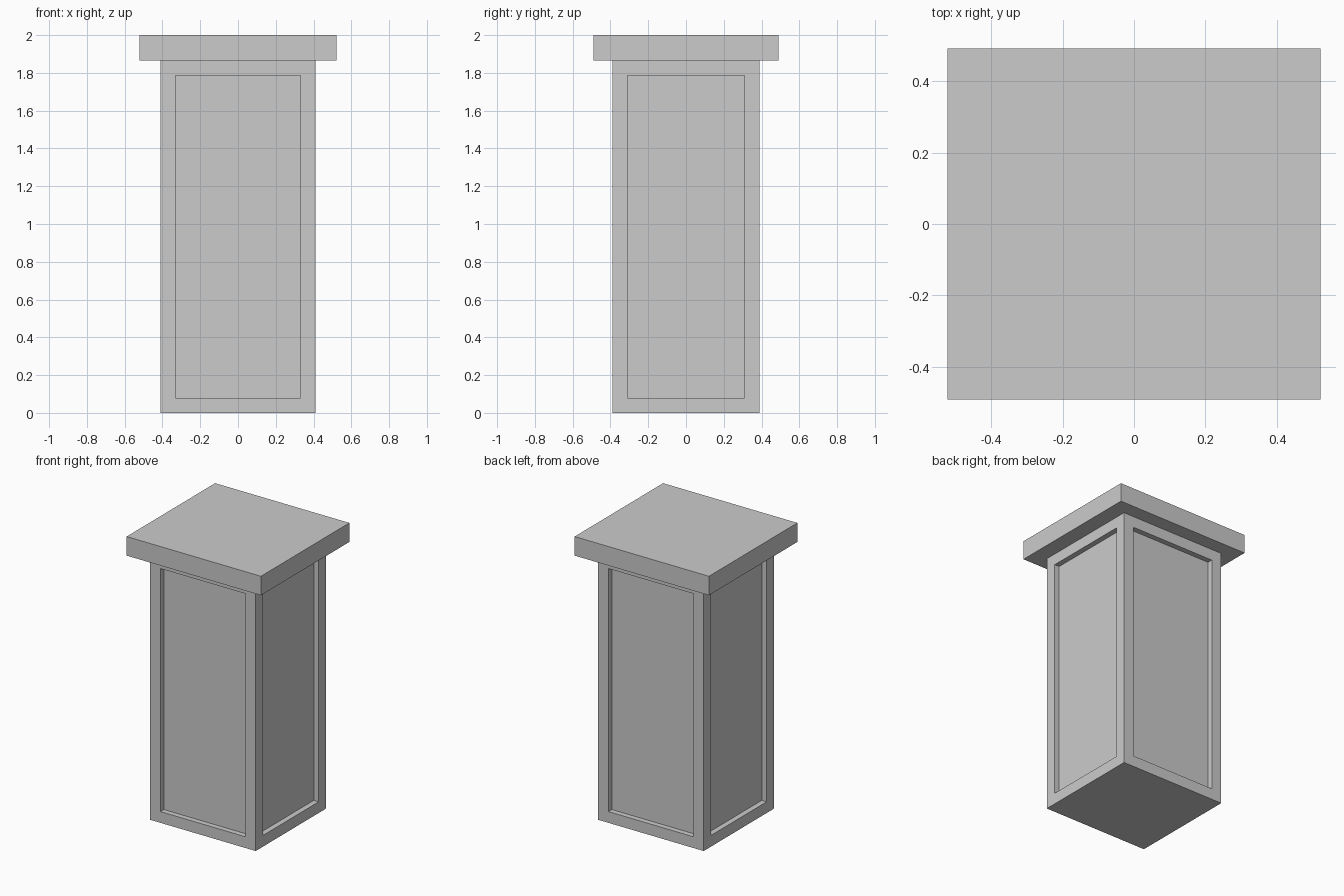
import bpy, bmesh
from mathutils import Matrix, Vector

if "Cube" in bpy.data.objects:
    bpy.data.objects.remove(bpy.data.objects["Cube"])


def box(bm, x, y, z0, z1):
    """Add a box centred on x and y, between two heights."""
    m = Matrix.Translation((0, 0, (z0 + z1) / 2)) @ Matrix.Diagonal((x, y, z1 - z0, 1))
    bmesh.ops.create_cube(bm, size=1, matrix=m)


def finish(bm, name):
    mesh = bpy.data.meshes.new(name)
    bm.normal_update()
    bm.to_mesh(mesh)
    bm.free()
    bpy.context.collection.objects.link(bpy.data.objects.new(name, mesh))


JOIN = 1.866     # height where the cap sits on the shaft
MARGIN = 0.079   # frame width around each panel
DEPTH = 0.038    # panel recess

# Shaft with a recessed panel on each of the four sides
bm = bmesh.new()
box(bm, 0.82, 0.778, 0, JOIN)
bm.normal_update()
sides = [f for f in bm.faces if abs(f.normal.z) < 0.5]
bmesh.ops.inset_individual(bm, faces=sides, thickness=MARGIN, use_even_offset=True)
bm.normal_update()
inward = [-f.normal * DEPTH for f in sides]
panels = bmesh.ops.extrude_discrete_faces(bm, faces=sides)["faces"]
for face in panels:
    face.normal_update()
    bmesh.ops.translate(bm, verts=face.verts[:], vec=-face.normal * DEPTH)
bmesh.ops.recalc_face_normals(bm, faces=bm.faces[:])
finish(bm, "pillar_shaft")

# Overhanging cap slab
bm = bmesh.new()
box(bm, 1.044, 0.982, JOIN, 2.0)
finish(bm, "pillar_cap")
